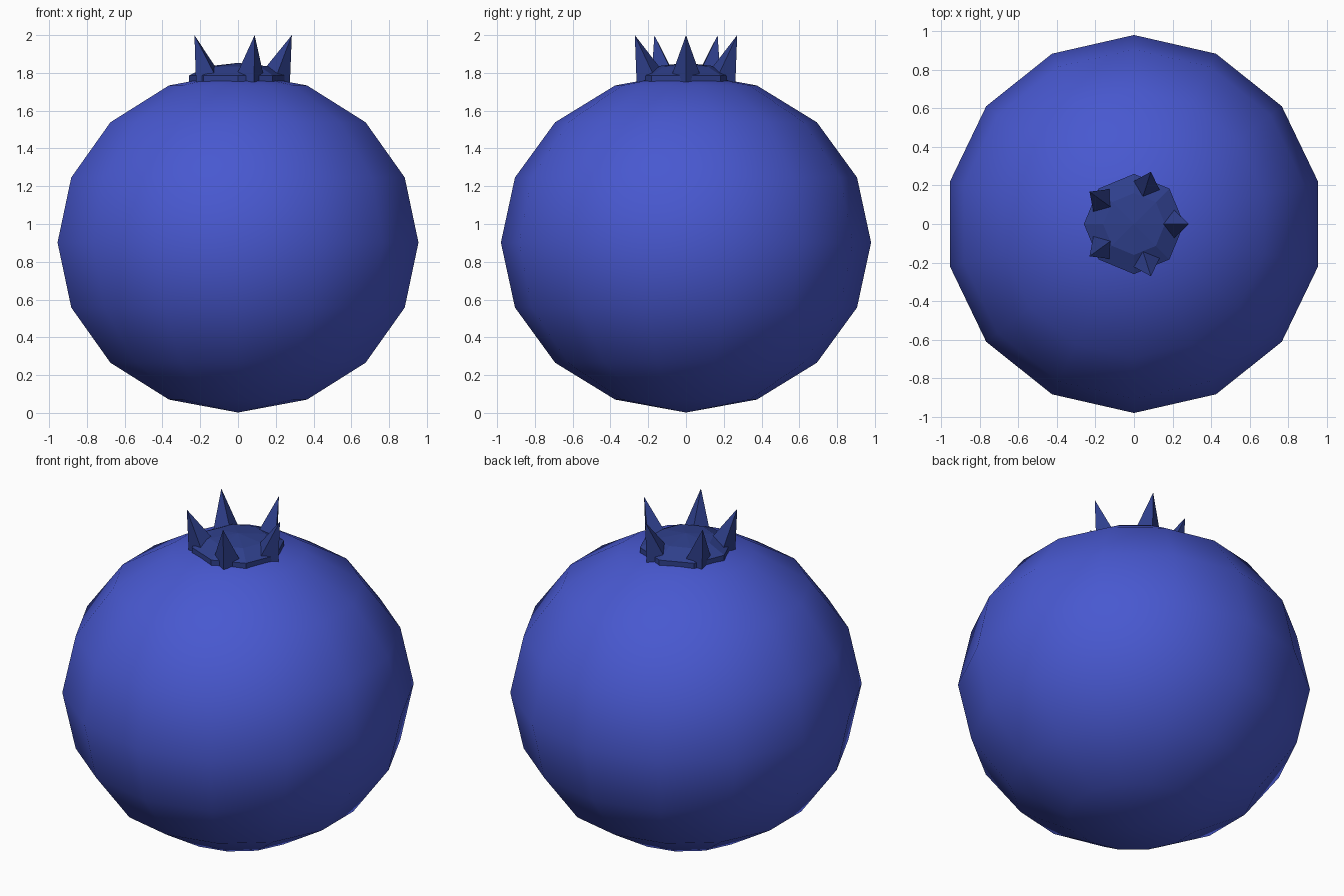
import bpy, bmesh
from math import radians, atan2, hypot, tau
from mathutils import Matrix, Vector

cube = bpy.data.objects.get("Cube")
if cube:
    bpy.data.objects.remove(cube, do_unlink=True)


def make_material(name, rgb):
    mat = bpy.data.materials.new(name)
    mat.use_nodes = True
    color = (*rgb, 1.0)
    mat.diffuse_color = color
    mat.node_tree.nodes["Principled BSDF"].inputs["Base Color"].default_value = color
    return mat


def add_object(name, bm, mat, smooth=False):
    mesh = bpy.data.meshes.new(name)
    for face in bm.faces:
        face.smooth = smooth
    bm.to_mesh(mesh)
    bm.free()
    mesh.materials.append(mat)
    obj = bpy.data.objects.new(name, mesh)
    bpy.context.collection.objects.link(obj)
    return obj


def squashed_sphere(name, segments, rings, radius, half_height, z, mat, smooth):
    bm = bmesh.new()
    shape = Matrix.Translation((0, 0, z)) @ Matrix.Diagonal((radius, radius, half_height, 1))
    bmesh.ops.create_uvsphere(bm, u_segments=segments, v_segments=rings,
                              radius=1, matrix=shape)
    return add_object(name, bm, mat, smooth)


berry_blue = make_material("berry blue", (0.065, 0.098, 0.63))
crown_blue = make_material("dark crown blue", (0.028, 0.05, 0.26))

# Round fruit body and the faceted cap on top
squashed_sphere("berry_body", 14, 8, 0.98, 0.9, 0.902, berry_blue, True)
squashed_sphere("crown_cap", 8, 5, 0.273, 0.096, 1.757, crown_blue, False)

# Ring of five pyramid spikes leaning outward
base, tip = Vector((0.2, 0, 1.775)), Vector((0.285, 0, 2.0))
lean = tip - base
length = hypot(lean.x, lean.z)
count = 5
for i in range(count):
    bm = bmesh.new()
    place = (Matrix.Rotation(tau * i / count, 4, "Z")
             @ Matrix.Translation((base + tip) / 2)
             @ Matrix.Rotation(atan2(lean.x, lean.z), 4, "Y"))
    bmesh.ops.create_cone(bm, cap_ends=True, segments=4, radius1=0.08,
                          radius2=0, depth=length, matrix=place)
    bmesh.ops.remove_doubles(bm, verts=bm.verts, dist=0.0001)
    add_object(f"crown_spike_{i + 1}", bm, crown_blue)
